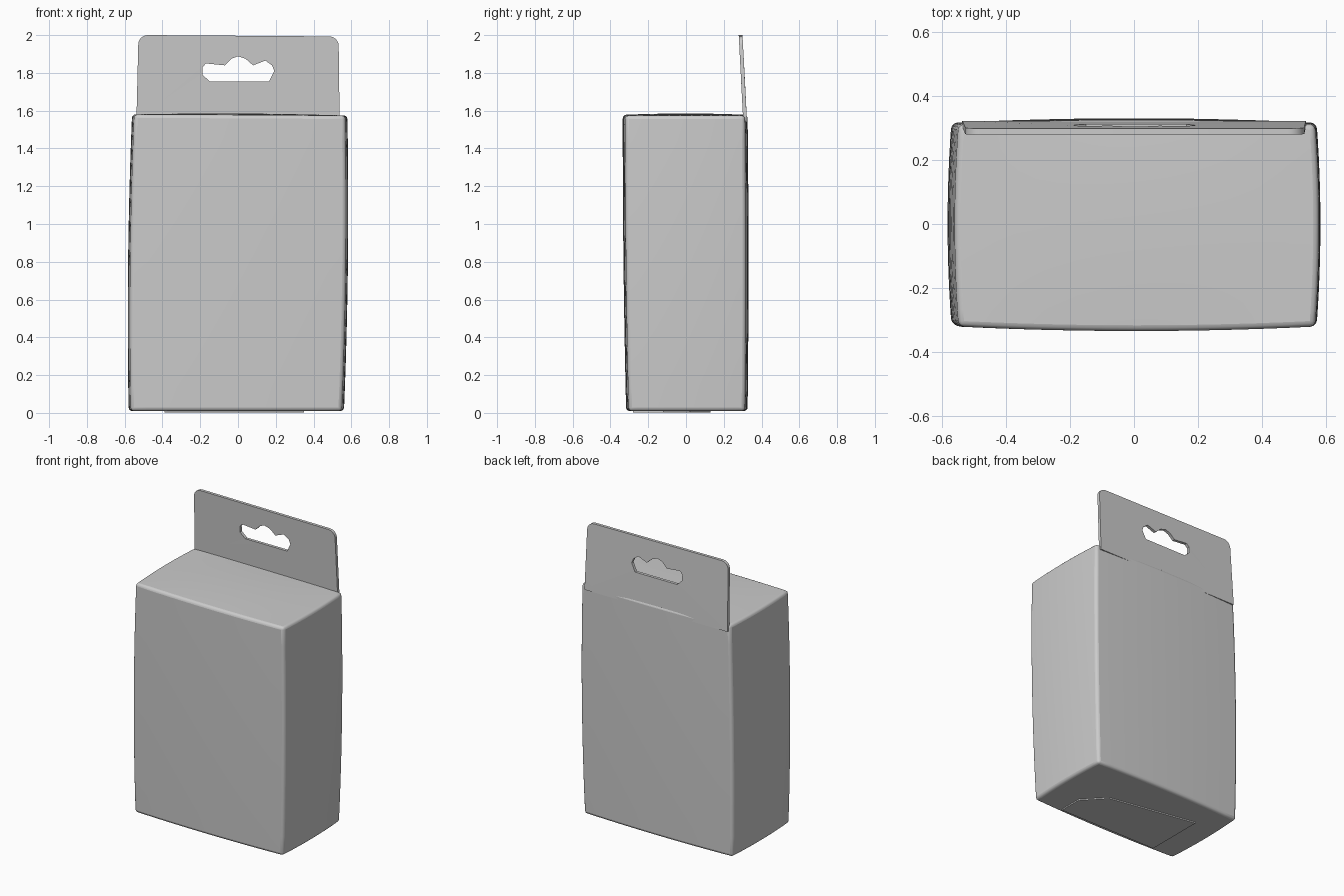
import bpy, bmesh, math
from mathutils import Vector

if "Cube" in bpy.data.objects:
    bpy.data.objects.remove(bpy.data.objects["Cube"], do_unlink=True)

card = bpy.data.materials.new("grey card")
card.use_nodes = True
GREY = (0.6, 0.6, 0.6, 1)
card.diffuse_color = GREY
card.node_tree.nodes["Principled BSDF"].inputs["Base Color"].default_value = GREY

HALF = Vector((0.558, 0.312, 0.785))
BASE = 0.01


def activate(obj):
    bpy.ops.object.select_all(action='DESELECT')
    obj.select_set(True)
    bpy.context.view_layer.objects.active = obj


def smooth(obj, angle):
    activate(obj)
    bpy.ops.object.shade_smooth_by_angle(angle=math.radians(angle))


def sheet(name, outlines, thickness):
    """Flat card cut from closed outlines; inner outlines become holes."""
    curve = bpy.data.curves.new(name, 'CURVE')
    curve.dimensions = '2D'
    curve.fill_mode = 'BOTH'
    curve.extrude = thickness / 2
    for points in outlines:
        spline = curve.splines.new('POLY')
        spline.points.add(len(points) - 1)
        for p, (x, y) in zip(spline.points, points):
            p.co = (x, y, 0, 1)
        spline.use_cyclic_u = True
    obj = bpy.data.objects.new(name, curve)
    bpy.context.collection.objects.link(obj)
    activate(obj)
    bpy.ops.object.convert(target='MESH')
    obj = bpy.context.object
    obj.data.materials.clear()
    obj.data.materials.append(card)
    return obj


def arc(cx, cz, r, start, steps=6):
    angles = [math.radians(start + 90 * i / steps) for i in range(steps + 1)]
    return [(cx + r * math.cos(a), cz + r * math.sin(a)) for a in angles]


# Carton: gridded block with softly swollen walls and a slight lean
bm = bmesh.new()
bmesh.ops.create_cube(bm, size=2)
bmesh.ops.subdivide_edges(bm, edges=bm.edges[:], cuts=11, use_grid_fill=True)
for v in bm.verts:
    x, y, z = v.co
    round_x, round_y, round_z = 1 - x * x, 1 - y * y, 1 - z * z
    v.co = (x * (HALF.x + 0.012 * round_y + 0.012 * round_z) + 0.009 * z,
            y * (HALF.y + 0.014 * round_x + 0.005 * round_z),
            z * HALF.z + HALF.z + BASE)
    if y < 0:
        v.co.y += 0.009 * z * y
    if z > 0:
        v.co.z += 0.008 * round_x * round_y * z - 0.006 * z * (x + 1) / 2
mesh = bpy.data.meshes.new("carton")
bm.to_mesh(mesh)
bm.free()
carton = bpy.data.objects.new("carton", mesh)
bpy.context.collection.objects.link(carton)
mesh.materials.append(card)
bevel = carton.modifiers.new("rounded edges", 'BEVEL')
bevel.width = 0.018
bevel.segments = 3
bevel.angle_limit = math.radians(50)
smooth(carton, 60)

# Hanging tab with rounded top corners and a peg slot
R = 0.05
outline = ([(-0.538, 1.54), (0.538, 1.54)]
           + arc(0.533 - R, 1.993 - R, R, 0)
           + arc(-0.528 + R, 2 - R, R, 90))
slot = [(-0.15, 1.755), (0.165, 1.755), (0.192, 1.81), (0.18, 1.84),
        (0.145, 1.865), (0.08, 1.84), (0.04, 1.875), (0, 1.888),
        (-0.035, 1.875), (-0.07, 1.84), (-0.17, 1.85), (-0.188, 1.83),
        (-0.188, 1.79)]
tab = sheet("hanging_tab", [outline, slot], 0.02)
for v in tab.data.vertices:
    x, z, depth = v.co
    lean = max(0, z - 1.56) / 0.44
    v.co = (x, 0.313 - 0.024 * lean - depth, z)
smooth(tab, 35)

# Closing flap folded over the underside
flap = sheet("bottom_flap", [[(-0.39, 0.13), (0.22, 0.02), (0.35, -0.12),
                              (0.35, -0.28), (-0.39, -0.28)]], 0.008)
flap.location.z = 0.006
smooth(flap, 35)
